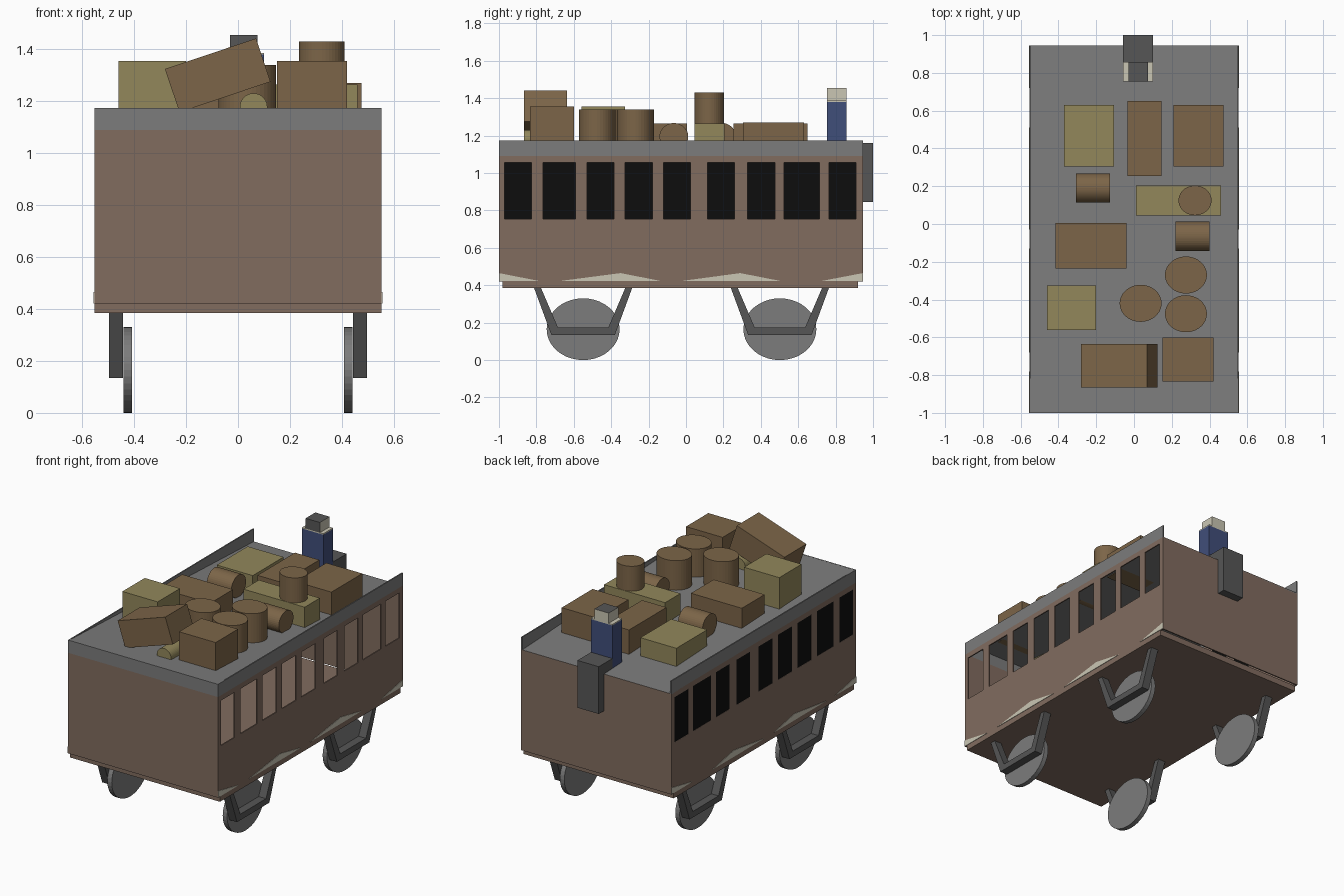
import bpy, bmesh, math
from mathutils import Matrix, Vector

if "Cube" in bpy.data.objects:
    bpy.data.objects.remove(bpy.data.objects["Cube"])


def material(name, rgb):
    lin = [((c / 255 + 0.055) / 1.055) ** 2.4 for c in rgb] + [1.0]
    m = bpy.data.materials.new(name)
    m.use_nodes = True
    m.diffuse_color = lin
    m.node_tree.nodes["Principled BSDF"].inputs["Base Color"].default_value = lin
    return m


BROWN = material("body brown", (129, 108, 95))
GREY = material("mid grey", (124, 124, 124))
DARK = material("dark grey", (86, 86, 86))
CRATE = material("luggage brown", (124, 101, 72))
OCHRE = material("luggage ochre", (146, 135, 91))
BLACK = material("window black", (13, 13, 13))
CREAM = material("cream", (202, 198, 180))
BLUE = material("coat blue", (64, 78, 122))


def finish(name, bm, *mats):
    bmesh.ops.recalc_face_normals(bm, faces=bm.faces)
    me = bpy.data.meshes.new(name)
    bm.to_mesh(me)
    bm.free()
    for m in mats:
        me.materials.append(m)
    ob = bpy.data.objects.new(name, me)
    bpy.context.collection.objects.link(ob)
    return ob


def add_box(bm, x, y, z):
    """Add a box given as (min, max) ranges."""
    size = Matrix.Diagonal((x[1] - x[0], y[1] - y[0], z[1] - z[0], 1))
    mid = Vector((sum(x) / 2, sum(y) / 2, sum(z) / 2))
    bmesh.ops.create_cube(bm, size=1, matrix=Matrix.Translation(mid) @ size)


def box(name, mat, x, y, z):
    bm = bmesh.new()
    add_box(bm, x, y, z)
    return finish(name, bm, mat)


def prism(name, mat, profile, x0, x1):
    """Extrude a (y, z) profile along x."""
    bm = bmesh.new()
    face = bm.faces.new([bm.verts.new((x0, y, z)) for y, z in profile])
    out = bmesh.ops.extrude_face_region(bm, geom=[face])["geom"]
    moved = [v for v in out if isinstance(v, bmesh.types.BMVert)]
    bmesh.ops.translate(bm, verts=moved, vec=(x1 - x0, 0, 0))
    return finish(name, bm, mat)


def cylinder(name, mat, centre, radii, depth, axis="Z"):
    turn = {"Z": Matrix.Identity(4), "X": Matrix.Rotation(math.pi / 2, 4, "Y"),
            "Y": Matrix.Rotation(math.pi / 2, 4, "X")}[axis]
    bm = bmesh.new()
    bmesh.ops.create_cone(bm, cap_ends=True, segments=40, radius1=1, radius2=1, depth=depth,
                          matrix=Matrix.Translation(centre) @ turn @ Matrix.Diagonal((*radii, 1, 1)))
    return finish(name, bm, mat)


W, FRONT, BACK, T = 0.553, -1.0, 0.945, 0.008
FLOOR, BELT, TOP = 0.42, 1.09, 1.175
SILL, HEAD = 0.755, 1.055


def roof_z(y):
    return TOP + (BELT - TOP) * (y - FRONT) / (BACK - FRONT)


# Floor slab, end walls and sloping roof
box("floor", BROWN, (-W, W), (-0.98, 0.92), (0.385, FLOOR + 0.005))
box("front_skirt", BROWN, (-W, W), (FRONT, FRONT + T), (FLOOR, BELT))
box("front_band", GREY, (-W, W), (FRONT, FRONT + T), (BELT, TOP))
box("back_wall", BROWN, (-W, W), (BACK - T, BACK), (FLOOR, BELT))
prism("roof", GREY, [(FRONT, TOP), (BACK, BELT), (BACK, BELT - T), (FRONT, TOP - T)], -W, W)

# Side walls with window openings, panes on one side only
windows = [(-0.97, -0.825), (-0.765, -0.59), (-0.53, -0.385), (-0.325, -0.18), (-0.12, 0.025),
           (0.115, 0.26), (0.33, 0.475), (0.525, 0.715), (0.765, 0.91)]
edges = [FRONT] + [e for w in windows for e in w] + [BACK]
for side, s in (("left", 1), ("right", -1)):
    xs = sorted((s * W, s * (W - T)))
    bm = bmesh.new()
    add_box(bm, xs, (FRONT, BACK), (FLOOR, SILL))
    add_box(bm, xs, (FRONT, BACK), (HEAD, BELT))
    for a, b in zip(edges[::2], edges[1::2]):
        add_box(bm, xs, (a, b), (SILL, HEAD))
    finish(side + "_wall", bm, BROWN)
    box(side + "_rail", GREY, xs, (FRONT, BACK), (BELT, TOP))

    # Cream trim peaks along the lower edge
    for a, peak, b in ((-1, -1, -0.78), (-0.68, -0.35, -0.13), (-0.03, 0.29, 0.51), (0.72, BACK, BACK)):
        low = FLOOR + 0.002
        pts = [(a, low), (peak, low + 0.043), (b, low)]
        if peak in (a, b):
            pts = [(a, low), (b, low), (peak, low + 0.043)]
        prism(side + "_trim", CREAM, pts, s * W, s * (W + 0.003))

    # Wheels and their hangers
    for place, y in (("front", -0.55), ("rear", 0.502)):
        cylinder(f"{place}_{side}_wheel", GREY, (s * 0.425, y, 0.165), (0.165, 0.195), 0.032, "X")
        half = [(0.262, 0.385), (0.225, 0.385), (0.135, 0.175)]
        base = (0.17, 0.135)
        outline = [base] + half + [(-a, z) for a, z in reversed(half)] + [(-base[0], base[1])]
        prism(f"{place}_{side}_hanger", DARK, [(y + a, z) for a, z in outline], s * 0.443, s * 0.497)

bm = bmesh.new()
for w in windows:
    add_box(bm, (-W + 0.001, -W + 0.006), w, (SILL, HEAD))
finish("window_panes", bm, BLACK)

# Boxes of luggage on the roof
for name, mat, x, y, top in (
        ("rear_ochre_case", OCHRE, (-0.37, -0.105), (0.305, 0.63), 1.225),
        ("rear_middle_case", CRATE, (-0.035, 0.145), (0.255, 0.65), 1.265),
        ("rear_left_case", CRATE, (0.21, 0.475), (0.305, 0.63), 1.27),
        ("long_ochre_case", OCHRE, (0.01, 0.46), (0.045, 0.205), 1.265),
        ("middle_case", CRATE, (-0.415, -0.04), (-0.235, 0.005), 1.265),
        ("tall_ochre_case", OCHRE, (-0.46, -0.2), (-0.56, -0.325), 1.355),
        ("front_case", CRATE, (0.15, 0.42), (-0.835, -0.6), 1.355)):
    box(name, mat, x, y, (roof_z(y[1]), top))

tilted = box("tilted_case", CRATE, (-0.185, 0.185), (-0.115, 0.115), (-0.088, 0.088))
tilted.location = (-0.078, -0.75, 1.3)
tilted.rotation_euler.y = math.radians(-18.5)

# Barrels and rolls
for x, y in ((0.275, -0.27), (0.275, -0.475), (0.035, -0.42)):
    z0, z1 = roof_z(y), 1.34
    cylinder("barrel", CRATE, (x, y, (z0 + z1) / 2), (0.111, 0.098), z1 - z0)
cylinder("small_barrel", CRATE, (0.323, 0.125, 1.348), (0.0875, 0.079), 0.166)
cylinder("right_roll", CRATE, (-0.218, 0.19, 1.193), (0.075, 0.077), 0.18, "X")
cylinder("left_roll", CRATE, (0.31, -0.065, 1.195), (0.072, 0.077), 0.18, "X")
cylinder("ochre_roll", OCHRE, (0.06, -0.75, 1.178), (0.053, 0.053), 0.23, "Y")

# Driver: coat with cream collar, head with dark hair, legs over the edge
dx, dy = (-0.057, 0.1), (0.755, 0.857)
box("driver_coat", BLUE, dx, dy, (roof_z(dy[1]), 1.38))
box("driver_collar", CREAM, dx, dy, (1.38, 1.387))
head = box("driver_head", CREAM, (-0.03, 0.075), dy, (1.387, 1.455))
head.data.materials.append(DARK)
for f in head.data.polygons:
    f.material_index = int(f.normal.z > 0.5 or f.normal.y < -0.5)
prism("driver_legs", DARK, [(0.857, 1.09), (0.857, 1.16), (1.0, 1.16), (1.0, 0.845),
                            (0.946, 0.845), (0.946, 1.09)], *dx)
